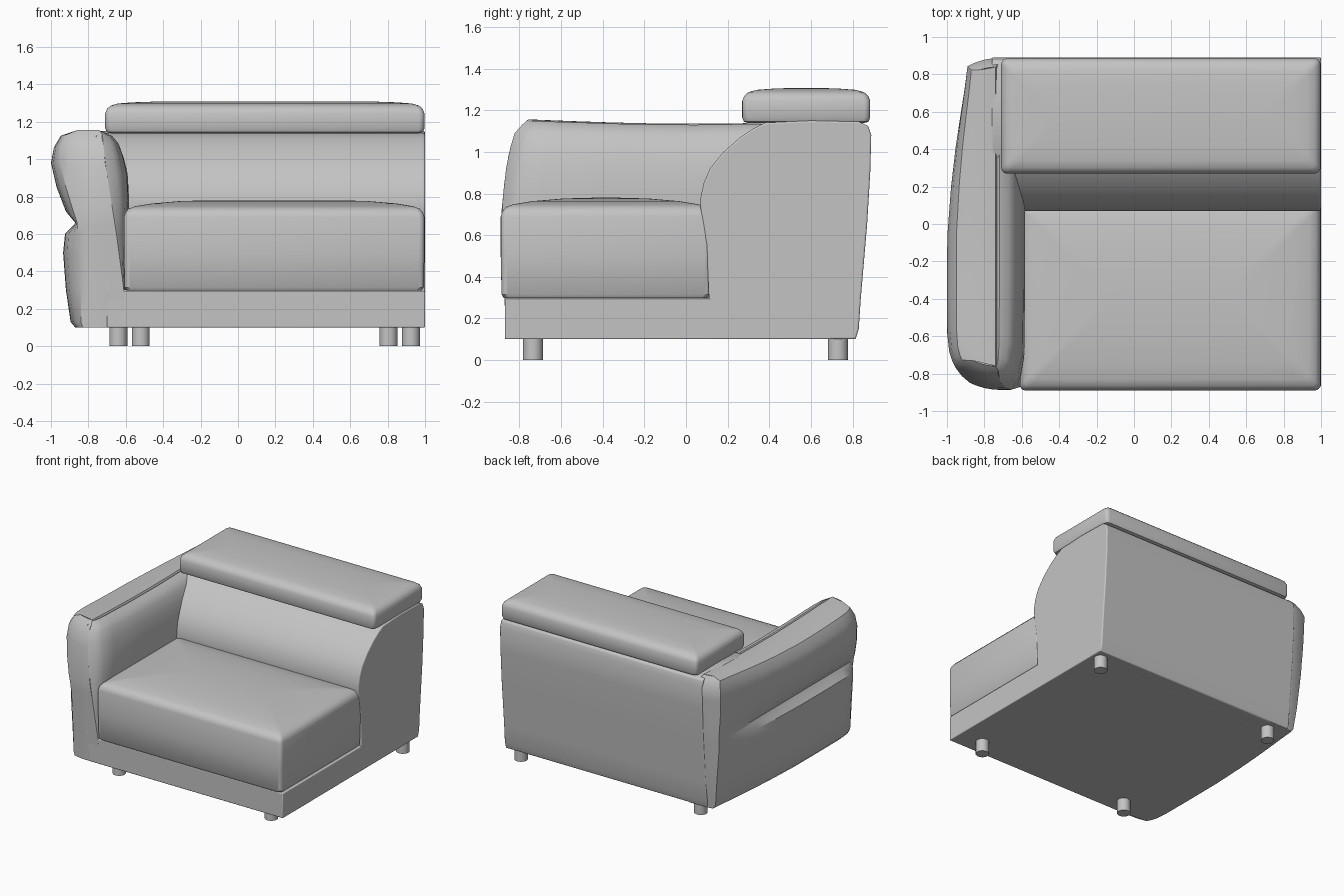
import bpy
import bmesh
import math

cube = bpy.data.objects.get("Cube")
if cube:
    bpy.data.objects.remove(cube, do_unlink=True)

upholstery = bpy.data.materials.new("grey_upholstery")
upholstery.use_nodes = True
grey = (0.55, 0.55, 0.55, 1)
upholstery.diffuse_color = grey
upholstery.node_tree.nodes["Principled BSDF"].inputs["Base Color"].default_value = grey


def lerp(start, end, factor):
    return start + (end - start) * factor


def sample(table, value):
    """Piecewise linear lookup in a list of (key, result) pairs."""
    for (key_a, res_a), (key_b, res_b) in zip(table, table[1:]):
        if value <= key_b:
            return lerp(res_a, res_b, max(0, (value - key_a) / (key_b - key_a)))
    return table[-1][1]


def finish(name, bm, bevel=0):
    bmesh.ops.remove_doubles(bm, verts=bm.verts, dist=0.0005)
    bmesh.ops.recalc_face_normals(bm, faces=bm.faces)
    mesh = bpy.data.meshes.new(name)
    bm.to_mesh(mesh)
    bm.free()
    obj = bpy.data.objects.new(name, mesh)
    bpy.context.collection.objects.link(obj)
    mesh.materials.append(upholstery)
    if bevel:
        mod = obj.modifiers.new("soft_edges", "BEVEL")
        mod.width = bevel
        mod.segments = 3
    bpy.ops.object.select_all(action="DESELECT")
    obj.select_set(True)
    bpy.context.view_layer.objects.active = obj
    bpy.ops.object.shade_smooth_by_angle(angle=math.radians(32))
    return obj


def add_grid(bm, rows, closed=False):
    """Skin a list of equally long point rows with quads."""
    verts = [[bm.verts.new(p) for p in row] for row in rows]
    count = len(rows[0])
    for row, following in zip(verts, verts[1:]):
        for i in range(count if closed else count - 1):
            j = (i + 1) % count
            bm.faces.new((row[i], row[j], following[j], following[i]))
    return verts


def rounded_rect(x_min, x_max, y_min, y_max, radius, z, steps=4):
    corners = [(x_max, y_max), (x_min, y_max), (x_min, y_min), (x_max, y_min)]
    signs = [(-1, -1), (1, -1), (1, 1), (-1, 1)]
    ring = []
    for turn, ((x, y), (sx, sy)) in enumerate(zip(corners, signs)):
        for step in range(steps + 1):
            angle = math.pi / 2 * (turn + step / steps)
            ring.append((x + sx * radius + radius * math.cos(angle),
                         y + sy * radius + radius * math.sin(angle), z))
    return ring


def cushion(name, x_min, x_max, y_min, y_max, layers):
    """Stack of inset rounded rectangles forming a crowned pad."""
    bm = bmesh.new()
    rows = [rounded_rect(x_min + inset, x_max - inset, y_min + inset,
                         y_max - inset, 0.03, z) for inset, z in layers]
    verts = add_grid(bm, rows, closed=True)
    bm.faces.new(verts[0])
    bm.faces.new(verts[-1])
    return finish(name, bm)


def side_extrusion(name, profile, x_min, x_max, bevel):
    """Extrude a (y, z) outline along x."""
    bm = bmesh.new()
    verts = add_grid(bm, [[(x, y, z) for y, z in profile] for x in (x_min, x_max)], closed=True)
    for ring in verts:
        bm.faces.new(ring)
    return finish(name, bm, bevel)


# Plinth under the seat
side_extrusion("base", [(-0.87, 0.1), (0.7, 0.1), (0.7, 0.295), (-0.87, 0.295)],
               -0.7, 1, 0.006)

# Backrest with curved front
side_extrusion("backrest", [
    (0.11, 0.102), (0.11, 0.3), (0.1, 0.55), (0.07, 0.73), (0.07, 0.78), (0.085, 0.85),
    (0.115, 0.92), (0.18, 1), (0.26, 1.07), (0.32, 1.11), (0.38, 1.14), (0.6, 1.15),
    (0.83, 1.145), (0.875, 1.125), (0.89, 1.08), (0.885, 0.9), (0.87, 0.65),
    (0.84, 0.3), (0.83, 0.15), (0.815, 0.1)], -0.76, 1, 0.008)

# Seat and headrest cushions
cushion("seat_cushion", -0.61, 0.997, -0.89, 0.12, [
    (0.015, 0.298), (0.004, 0.315), (0, 0.5), (0, 0.69), (0.008, 0.715), (0.025, 0.735),
    (0.06, 0.748), (0.15, 0.763), (0.3, 0.776), (0.45, 0.78)])
cushion("headrest", -0.71, 0.997, 0.27, 0.885, [
    (0.03, 1.138), (0.008, 1.145), (0, 1.165), (0, 1.245), (0.01, 1.27), (0.03, 1.287),
    (0.07, 1.298), (0.15, 1.304), (0.27, 1.308)])

# Arm cross-sections share these heights
heights = [0.1, 0.13, 0.3, 0.5, 0.6, 0.645, 0.66, 0.72, 0.85, 0.98, 1.07, 1.13, 1.155]
front_outer = [0.83, 0.84, 0.84, 0.845, 0.85, 0.86, 0.86, 0.88, 0.92, 0.95, 0.945, 0.92, 0.86]
mid_outer = [0.87, 0.895, 0.92, 0.935, 0.925, 0.88, 0.87, 0.92, 0.97, 1, 0.985, 0.95, 0.87]
rear_outer = [0.8, 0.82, 0.84, 0.86, 0.87, 0.87, 0.87, 0.875, 0.885, 0.89, 0.89, 0.87, 0.82]
inner = [(0.1, 0.6), (0.3, 0.61), (0.6, 0.65), (0.98, 0.71), (1.13, 0.725), (1.155, 0.74)]
front_edge = [(0.1, -0.865), (0.3, -0.872), (0.7, -0.888), (0.9, -0.868), (1, -0.85),
              (1.1, -0.82), (1.155, -0.76)]
rear_edge = [(0.1, 0.815), (0.3, 0.84), (0.7, 0.872), (1.08, 0.888), (1.155, 0.84)]


def place(x, z, t):
    """Map depth fraction t to a point between the sloping arm ends."""
    rounding = 0.06 * (max(0, -0.72 - x) / 0.2) ** 2
    y = lerp(sample(front_edge, z) + rounding, sample(rear_edge, z) - rounding, t)
    dip = 0.02 * math.sin(math.pi * t) if z > 1 else 0
    return (x, y, z - dip)


def outer_side(blend):
    """Outer outline: zero is the front, one the middle, two the rear."""
    pair = (front_outer, mid_outer) if blend <= 1 else (mid_outer, rear_outer)
    factor = blend if blend <= 1 else blend - 1
    return [(-lerp(a, b, factor), z) for a, b, z in zip(*pair, heights)]


inner_side = [(-sample(inner, z), z) for z in heights]

# Arm body with a pinched outer side
stations = [(0, 0), (0.015, 0.4), (0.04, 0.75), (0.1, 0.97), (0.2, 1), (0.32, 1), (0.45, 1.02),
            (0.62, 1.2), (0.75, 1.42), (0.85, 1.65), (0.93, 1.85), (1, 2)]
bm = bmesh.new()
add_grid(bm, [[place(x, z, t) for x, z in outer_side(blend) + inner_side[::-1]]
              for t, blend in stations], closed=True)
for t, blend in (stations[0], stations[-1]):
    columns = 6
    add_grid(bm, [[place(lerp(xo, xi, k / columns), z, t) for k in range(columns + 1)]
                  for (xo, z), (xi, _) in zip(outer_side(blend), inner_side)])
finish("arm", bm)

# Padded inner face of the arm
pad = [(-0.6, 0.3), (-0.588, 0.6), (-0.582, 0.78), (-0.59, 0.92), (-0.61, 1.02),
       (-0.635, 1.09), (-0.67, 1.13), (-0.72, 1.15), (-0.76, 1.12), (-0.72, 0.3)]
bm = bmesh.new()
rows = []
for t, swell in [(0, 0), (0.015, 0.45), (0.04, 0.75), (0.1, 0.95), (0.3, 1), (0.5, 1), (0.75, 1)]:
    rows.append([place(lerp(min(x, -sample(inner, z)), x, swell), z, t) for x, z in pad])
ends = add_grid(bm, rows, closed=True)
bm.faces.new(ends[0])
bm.faces.new(ends[-1])
finish("arm_inner_pad", bm)

# Short round feet
for name, x, y in [("front_right_foot", -0.52, -0.735), ("front_left_foot", 0.805, -0.735),
                   ("back_right_foot", -0.64, 0.73), ("back_left_foot", 0.925, 0.73)]:
    bm = bmesh.new()
    bmesh.ops.create_cone(bm, cap_ends=True, segments=24, radius1=0.048, radius2=0.048, depth=0.11)
    bmesh.ops.translate(bm, verts=bm.verts, vec=(x, y, 0.055))
    finish(name, bm)
